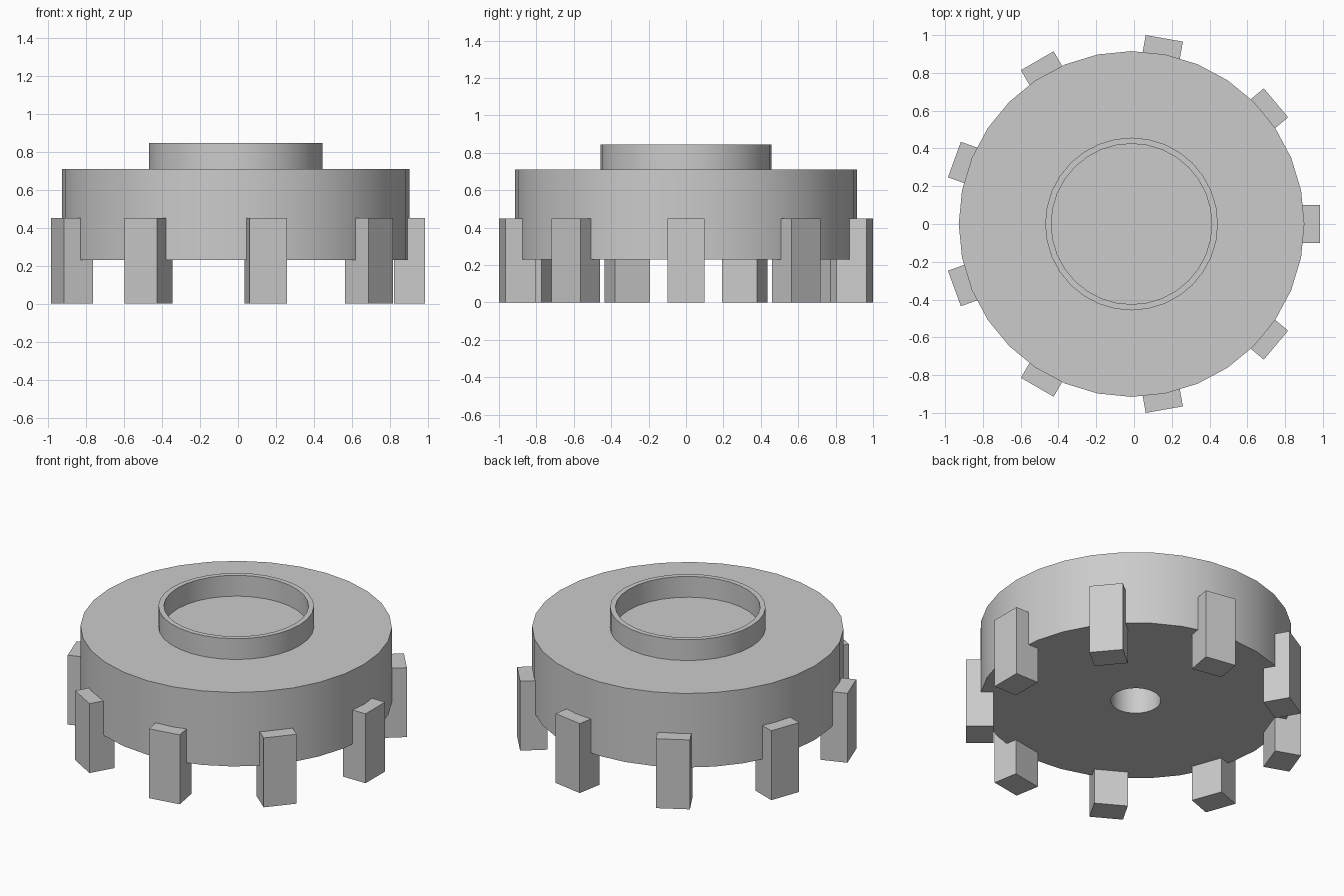
import bpy, bmesh, math
from mathutils import Matrix, Vector

cube = bpy.data.objects.get("Cube")
if cube:
    bpy.data.objects.remove(cube, do_unlink=True)

grey = bpy.data.materials.new("light grey")
grey.use_nodes = True
colour = (0.6, 0.6, 0.6, 1)
grey.diffuse_color = colour
grey.node_tree.nodes["Principled BSDF"].inputs["Base Color"].default_value = colour

CENTRE = Vector((-0.013, 0, 0))
SEGMENTS = 32
LEGS = 9


def add_object(name, bm):
    bmesh.ops.recalc_face_normals(bm, faces=bm.faces)
    mesh = bpy.data.meshes.new(name)
    bm.to_mesh(mesh)
    bm.free()
    mesh.materials.append(grey)
    obj = bpy.data.objects.new(name, mesh)
    obj.location = CENTRE
    bpy.context.collection.objects.link(obj)
    return obj


def lathe(name, profile, closed=False):
    """Revolve (radius, height) points around z, with smooth sides and sharp rims."""
    bm = bmesh.new()
    verts = [bm.verts.new((r, 0, z)) for r, z in profile]
    pairs = list(zip(verts, verts[1:]))
    if closed:
        pairs.append((verts[-1], verts[0]))
    edges = [bm.edges.new(p) for p in pairs]
    bmesh.ops.spin(bm, geom=verts + edges, cent=(0, 0, 0), axis=(0, 0, 1),
                   angle=math.tau, steps=SEGMENTS, use_merge=False)
    bmesh.ops.remove_doubles(bm, verts=bm.verts, dist=0.0001)
    obj = add_object(name, bm)
    bpy.ops.object.select_all(action='DESELECT')
    obj.select_set(True)
    bpy.context.view_layer.objects.active = obj
    bpy.ops.object.shade_smooth_by_angle(angle=math.radians(30))


# Drum with a blind shaft hole underneath
lathe("drum", [(0, 0.53), (0.147, 0.53), (0.147, 0.23),
               (0.915, 0.23), (0.915, 0.71), (0, 0.71)])

# Raised collar on top, slightly sunk into the drum
lathe("collar", [(0.457, 0.69), (0.457, 0.845), (0.425, 0.845), (0.425, 0.69)], closed=True)

# Block legs evenly spaced round the rim
inner, outer, width, height = 0.835, 0.998, 0.2, 0.45
for i in range(LEGS):
    bm = bmesh.new()
    bmesh.ops.create_cube(bm, size=1)
    bmesh.ops.scale(bm, vec=(outer - inner, width, height), verts=bm.verts)
    bmesh.ops.translate(bm, vec=((inner + outer) / 2, 0, height / 2), verts=bm.verts)
    bmesh.ops.rotate(bm, cent=(0, 0, 0), verts=bm.verts,
                     matrix=Matrix.Rotation(math.tau * i / LEGS, 3, 'Z'))
    add_object(f"leg_{i + 1}", bm)
